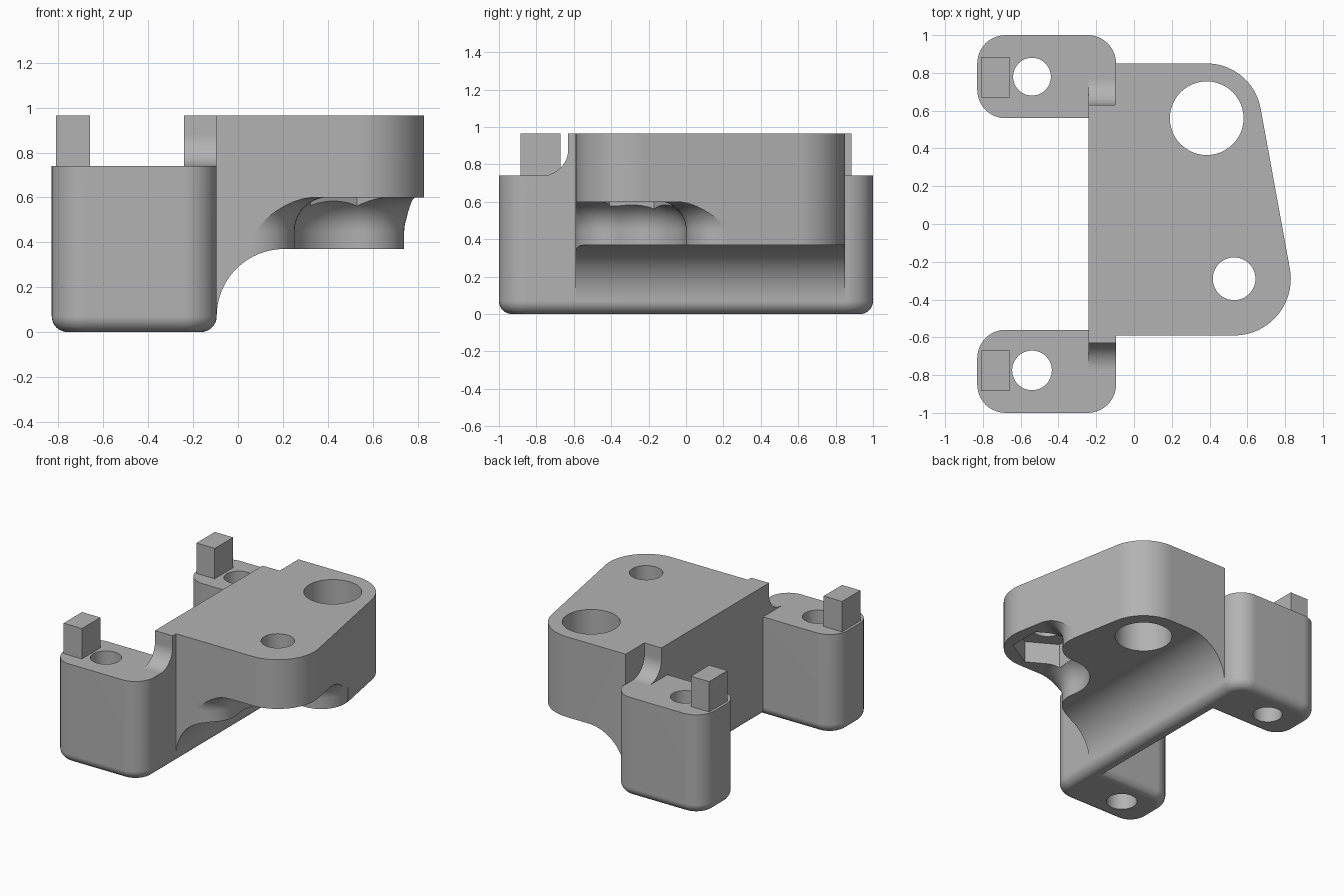
import bpy, bmesh
from math import radians, sin, cos, pi, atan2
from mathutils import Matrix, Vector

if "Cube" in bpy.data.objects:
    bpy.data.objects.remove(bpy.data.objects["Cube"])

grey = bpy.data.materials.new("light_grey")
grey.use_nodes = True
grey.diffuse_color = (0.45, 0.45, 0.45, 1)
grey.node_tree.nodes["Principled BSDF"].inputs["Base Color"].default_value = grey.diffuse_color

TOP, SHELF, FOOT = 0.965, 0.37, 0.74
WALL, EDGE = -0.24, -0.095            # back and front planes of the upright
PIN, BORE = (0.53, -0.29), (0.385, 0.56)


def arc(cx, cy, r, a0, a1, n=16):
    angles = [radians(a0 + (a1 - a0) * i / n) for i in range(n + 1)]
    return [(cx + r * cos(a), cy + r * sin(a)) for a in angles]


def finish(name, bm):
    bmesh.ops.recalc_face_normals(bm, faces=bm.faces)
    mesh = bpy.data.meshes.new(name)
    bm.to_mesh(mesh)
    bm.free()
    mesh.materials.append(grey)
    ob = bpy.data.objects.new(name, mesh)
    bpy.context.collection.objects.link(ob)
    return ob


def loft(name, layers, bevel=0):
    """Solid through rings of 3D points that have equal counts."""
    bm = bmesh.new()
    rings = [[bm.verts.new(p) for p in ring] for ring in layers]
    n = len(rings[0])
    bottom = bm.faces.new(rings[0][::-1])
    bm.faces.new(rings[-1])
    for a, b in zip(rings, rings[1:]):
        for i in range(n):
            j = (i + 1) % n
            bm.faces.new((a[i], a[j], b[j], b[i]))
    if bevel:
        bmesh.ops.recalc_face_normals(bm, faces=bm.faces)
        bmesh.ops.bevel(bm, geom=list(bottom.edges), offset=bevel, segments=8,
                        profile=0.5, affect='EDGES')
    return finish(name, bm)


def prism(name, outline, lo, hi, axis="z", bevel=0):
    place = {"z": lambda u, v, w: (u, v, w),
             "x": lambda u, v, w: (w, u, v),
             "y": lambda u, v, w: (u, w, v)}[axis]
    return loft(name, [[place(u, v, w) for u, v in outline] for w in (lo, hi)], bevel)


def combine(ob, tool, op):
    mod = ob.modifiers.new(op, 'BOOLEAN')
    mod.operation, mod.object, mod.solver = op, tool, 'EXACT'
    graph = bpy.context.evaluated_depsgraph_get()
    mesh = bpy.data.meshes.new_from_object(ob.evaluated_get(graph))
    ob.modifiers.clear()
    ob.data = mesh
    bpy.data.objects.remove(tool)


def cylinder_cut(ob, centre, r, lo, hi, n=48, turn=0):
    combine(ob, prism("cutter", arc(*centre, r, turn, turn + 360, n)[:-1], lo, hi), 'DIFFERENCE')


# Two feet joined by the lower part of the upright
half = (arc(EDGE - 0.15, 0.85, 0.15, 0, 90, 10) + arc(-0.68, 0.85, 0.15, 90, 180, 10)
        + arc(-0.68, 0.71, 0.15, 180, 270, 10) + [(WALL, 0.56)])
base = prism("bracket_body", half + [(x, -y) for x, y in reversed(half)], 0, FOOT, bevel=0.07)

# Raised upright with concave blends onto the feet
side = [(0.63, TOP)] + arc(0.77, FOOT + 0.14, 0.14, 180, 270, 12) + [(0.77, 0.6)]
upright = prism("upright", side + [(-y, z) for y, z in reversed(side)], WALL, EDGE, "x")

# Tapered plate with two rounded corners
slope = 10.7
outline = ([(-0.1, -0.59)] + arc(*PIN, 0.3, -90, slope, 20)
           + arc(*BORE, 0.29, slope, 90, 16) + [(-0.1, 0.85)])
plate = prism("plate", outline, 0, TOP)

# Hollow under the plate, with a concave blend to the upright
under = ([(-0.3, -0.1), (1.2, -0.1), (1.2, SHELF)]
         + arc(EDGE + 0.3, SHELF - 0.3, 0.3, 90, 180, 20) + [(-0.3, SHELF - 0.3)])
combine(plate, prism("cutter", under, -1.2, 1.2, "y"), 'DIFFERENCE')

# Open, flared and domed recess below the pin hole
h = (90 + slope) / 2
n = Vector((cos(radians(h)), sin(radians(h))))
t = Vector((-n.y, n.x))
FLARE, DOME, RECESS = 0.192, 0.15, 0.29
c = 0.47 * t + (0.3 - FLARE) * n
inward = atan2(-c.y, -c.x) * 180 / pi
if inward > h:
    inward -= 360
toward = atan2(c.y, c.x) * 180 / pi
spin = Matrix.Translation((*PIN, 0)) @ Matrix.Rotation(radians(h - 90), 4, 'Z')


def recess_ring(d, z):
    out = c + 0.7 * n
    upper = [(out.x, out.y)] + arc(c.x, c.y, FLARE + d, h, inward)
    upper += arc(0, 0, RECESS - d, toward, 180, 12)[1:]
    lower = [(x, -y) for x, y in reversed(upper[:-1])]
    return [spin @ Vector((x, y, z)) for x, y in upper + lower + [(1.4, 0)]]


steps = [radians(90 * i / 10) for i in range(11)]
rings = [recess_ring(0, 0.2)] + [
    recess_ring(DOME * (1 - cos(a)), 0.45 + DOME * sin(a)) for a in steps]
combine(plate, loft("cutter", rings), 'DIFFERENCE')

# Hexagonal nut seat, pin hole and large bore
cylinder_cut(plate, PIN, 0.24, 0.4, 0.76, 6, 30)
cylinder_cut(plate, PIN, 0.113, 0.2, 1.2)
cylinder_cut(plate, BORE, 0.195, 0.2, 1.2)

# Join the body and drill the feet
combine(base, upright, 'UNION')
combine(base, plate, 'UNION')
cylinder_cut(base, (-0.54, 0.78), 0.1, -0.2, 1.2)
cylinder_cut(base, (-0.54, -0.775), 0.105, -0.2, 1.2)

# Smooth the curved walls and keep the corners crisp
bpy.ops.object.select_all(action='DESELECT')
base.select_set(True)
bpy.context.view_layer.objects.active = base
bpy.ops.object.shade_smooth_by_angle(angle=radians(25))
base.modifiers.new("flat_face_normals", 'WEIGHTED_NORMAL').keep_sharp = True

# Square locating pegs on the feet
for name, s in (("back_peg", 1), ("front_peg", -1)):
    y0, y1 = sorted((s * 0.67, s * 0.885))
    prism(name, [(-0.81, y0), (-0.66, y0), (-0.66, y1), (-0.81, y1)], FOOT - 0.01, TOP)
